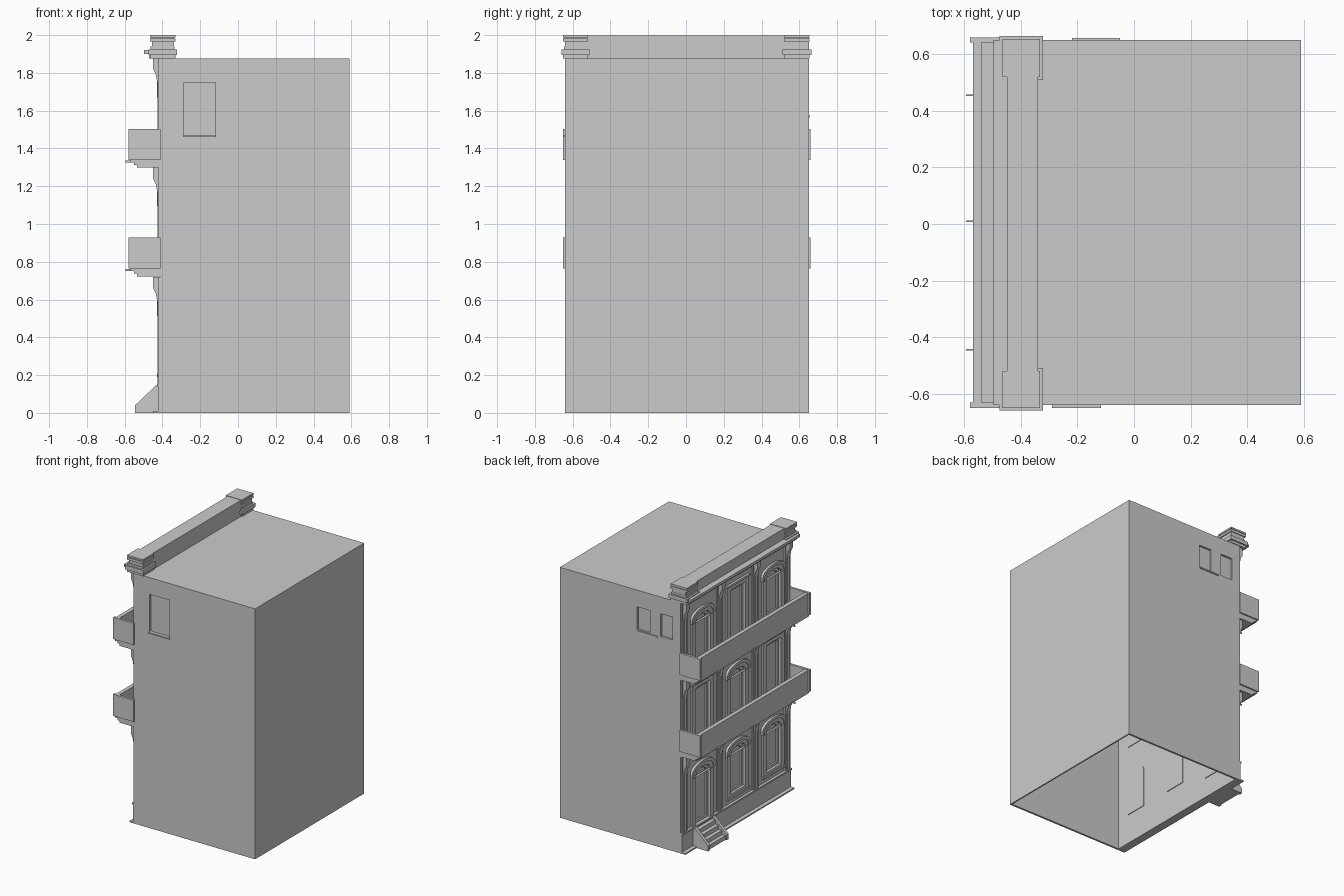
import bpy, bmesh, math
from mathutils import Matrix

if bpy.data.objects.get("Cube"):
    bpy.data.objects.remove(bpy.data.objects["Cube"], do_unlink=True)

stone = bpy.data.materials.new("grey_stone")
stone.use_nodes = True
GREY = (0.6, 0.6, 0.6, 1)
stone.diffuse_color = GREY
stone.node_tree.nodes["Principled BSDF"].inputs["Base Color"].default_value = GREY

FACADE = Matrix(((0, 0, 1, 0), (1, 0, 0, 0), (0, 1, 0, 0), (0, 0, 0, 1)))   # u=y, v=z, normal=x
SIDE = Matrix(((1, 0, 0, 0), (0, 0, -1, 0), (0, 1, 0, 0), (0, 0, 0, 1)))    # u=x, v=z, normal=-y
Y0, Y1, FRONT, BACK, ROOF = -0.64, 0.65, -0.41, 0.59, 1.875


def add(name, bm):
    bmesh.ops.remove_doubles(bm, verts=bm.verts, dist=1e-5)
    bmesh.ops.recalc_face_normals(bm, faces=bm.faces)
    mesh = bpy.data.meshes.new(name)
    bm.to_mesh(mesh)
    bm.free()
    mesh.materials.append(stone)
    obj = bpy.data.objects.new(name, mesh)
    bpy.context.collection.objects.link(obj)
    return obj


def box(name, x0, x1, y0, y1, z0, z1):
    bm = bmesh.new()
    bmesh.ops.create_cube(bm, size=1)
    for v in bm.verts:
        v.co = ((x0, x1)[v.co.x > 0], (y0, y1)[v.co.y > 0], (z0, z1)[v.co.z > 0])
    return add(name, bm)


def plate(name, loops, d0, d1, frame=FACADE):
    """Flat sheet bounded by the first loop; further loops are holes."""
    curve = bpy.data.curves.new(name, 'CURVE')
    curve.dimensions, curve.fill_mode = '2D', 'BOTH'
    curve.extrude = (d1 - d0) / 2
    for loop in loops:
        s = curve.splines.new('POLY')
        s.points.add(len(loop) - 1)
        for p, (u, v) in zip(s.points, loop):
            p.co = (u, v, 0, 1)
        s.use_cyclic_u = True
        s.use_smooth = False
    temp = bpy.data.objects.new(name, curve)
    mesh = bpy.data.meshes.new_from_object(temp)
    bm = bmesh.new()
    bm.from_mesh(mesh)
    bm.transform(frame @ Matrix.Translation((0, 0, (d0 + d1) / 2)))
    bpy.data.objects.remove(temp)
    bpy.data.curves.remove(curve)
    bpy.data.meshes.remove(mesh)
    return add(name, bm)


def rect(u0, u1, v0, v1):
    return [(u0, v0), (u1, v0), (u1, v1), (u0, v1)]


def opening(c, w, z0, z1, rise):
    """Rectangle with an optional segmental arch on top; w is the half width."""
    if not rise:
        return rect(c - w, c + w, z0, z1)
    steps = 10
    arch = [(c + w * math.cos(math.pi * i / steps),
             z1 - rise + rise * math.sin(math.pi * i / steps)) for i in range(steps + 1)]
    return [(c - w, z0), (c + w, z0)] + arch


# Facade openings: arched and square ones alternate between bays
bays = (0.40, -0.015, -0.435)
spots = []
for level in range(3):
    for i, c in enumerate(bays):
        lift = 0.575 * level
        square = (level == 1 and i != 1) or (level == 2 and i == 1)
        if square:
            spots.append((c, 0.085, lift + 0.19, lift + 0.60, 0))
        elif level == 0 and i == 0:
            spots.append((c, 0.085, 0.15, 0.565, 0.05))
        else:
            spots.append((c, 0.085, lift + 0.225, lift + 0.565, 0.045))

plate("facade_wall", [rect(Y0, Y1, 0, ROOF)] + [opening(*s) for s in spots], FRONT, -0.385)
for c, w, z0, z1, rise in spots:
    plate("window_surround", [opening(c, w + 0.04, z0 - 0.025, z1 + 0.035, rise + 0.01 if rise else 0),
                              opening(c, w, z0, z1, rise)], -0.422, FRONT)
    plate("window_sash", [opening(c, w, z0, z1, rise),
                          opening(c, w - 0.018, z0 + 0.02, z1 - 0.02, rise)], -0.402, -0.388)
    plate("window_pane", [opening(c, w, z0, z1, rise)], -0.39, -0.38)
    if z0 != 0.15:
        box("window_sill", -0.43, FRONT, c - w - 0.045, c + w + 0.045, z0 - 0.035, z0 - 0.018)
    if rise:
        plate("arch_hood", [opening(c, w + 0.05, z1 - rise, z1 + 0.045, rise + 0.012),
                            opening(c, w + 0.03, z1 - rise - 0.001, z1 + 0.025, rise + 0.008)],
              -0.428, FRONT)
    else:
        box("door_lintel", -0.428, FRONT, c - w - 0.05, c + w + 0.05, z1 + 0.03, z1 + 0.045)

# Body: open underneath, with window holes in the two side walls
side_windows = {Y0: [rect(-0.285, -0.12, 1.47, 1.75)],
                Y1: [rect(-0.155, -0.05, 1.58, 1.75), rect(-0.345, -0.245, 1.58, 1.75)]}
for y, holes in side_windows.items():
    d0, d1 = (-y - 0.015, -y) if y < 0 else (-y, -y + 0.015)
    plate("side_wall", [rect(FRONT, BACK, 0, ROOF)] + holes, d0, d1, SIDE)
    inner = y + (0.015 if y < 0 else -0.02)
    for h in holes:
        box("side_window_pane", h[0][0] - 0.01, h[1][0] + 0.01, inner, inner + 0.005,
            h[0][1] - 0.01, h[2][1] + 0.01)
box("side_sill_right", -0.29, -0.117, -0.65, -0.63, 1.46, 1.47)
box("side_sill_left", -0.22, -0.05, 0.64, 0.657, 1.565, 1.575)
box("rear_wall", 0.58, BACK, Y0, Y1, 0, ROOF)
box("roof", FRONT, BACK, Y0, Y1, 1.865, ROOF)

# Plinth and pilasters
box("plinth", -0.42, FRONT, Y0, Y1, 0, 0.14)
box("plinth_cap", -0.43, FRONT, Y0, Y1, 0.14, 0.152)
box("plinth_foot", -0.45, FRONT, Y0, Y1, 0, 0.01)
pilasters = (0.615, 0.195, -0.225, -0.605)
bracket = [(-0.41, 0), (-0.45, 0), (-0.45, -0.06), (-0.435, -0.09), (-0.425, -0.14), (-0.41, -0.14)]
for c in pilasters:
    for z0, z1 in ((0.15, 0.72), (0.76, 1.3), (1.33, 1.88)):
        box("pilaster", -0.42, FRONT, c - 0.03, c + 0.03, z0, z1)
        box("pilaster_strip", -0.426, FRONT, c - 0.014, c + 0.014, z0, z1 - 0.12)
        plate("bracket", [[(x, z + z1) for x, z in bracket]], -c - 0.02, -c + 0.02, SIDE)

# Balconies
for z in (0.765, 1.34):
    box("balcony_floor", -0.57, FRONT, Y0, Y1, z - 0.015, z)
    box("balcony_moulding", -0.55, FRONT, Y0, Y1, z - 0.028, z - 0.015)
    box("balcony_soffit", -0.535, FRONT, Y0, Y1, z - 0.042, z - 0.028)
    box("balcony_front", -0.57, -0.54, Y0, Y1, z, z + 0.16)
    for y in (-0.65, 0.642):
        box("balcony_end", -0.58, FRONT, y, y + 0.018, z, z + 0.163)
    for y in (0.455, 0.01, -0.445):
        box("balcony_fin", -0.595, -0.54, y - 0.003, y + 0.003, z - 0.014, z - 0.004)

# Cornice, parapet and corner piers
box("cornice_lower", -0.47, FRONT, Y0, Y1, 1.875, 1.9)
box("cornice_upper", -0.497, FRONT, Y0, Y1, 1.9, 1.92)
box("parapet", -0.45, -0.34, Y0, Y1, ROOF, 1.997)
tiers = ((0.0, 1.875, 1.895), (0.01, 1.895, 1.925), (-0.003, 1.925, 1.94), (-0.01, 1.94, 1.965),
         (0, 1.965, 1.983), (-0.008, 1.983, 1.988), (0, 1.988, 2))
for y0, y1 in ((-0.65, -0.52), (0.52, 0.655)):
    for g, z0, z1 in tiers:
        box("corner_pier", -0.465 - g, -0.332 + g, y0 - g, y1 + g, z0, z1)

# Entrance stairs between sloped side walls
cheek = [(-0.41, 0), (-0.545, 0), (-0.545, 0.04), (-0.435, 0.145), (-0.41, 0.152)]
for y in (0.285, 0.505):
    plate("stair_cheek", [cheek], -y - 0.012, -y + 0.012, SIDE)
for i in range(4):
    box("stair_step", -0.535 + 0.028 * i, FRONT, 0.29, 0.5, 0.032 * i, 0.032 * (i + 1))
